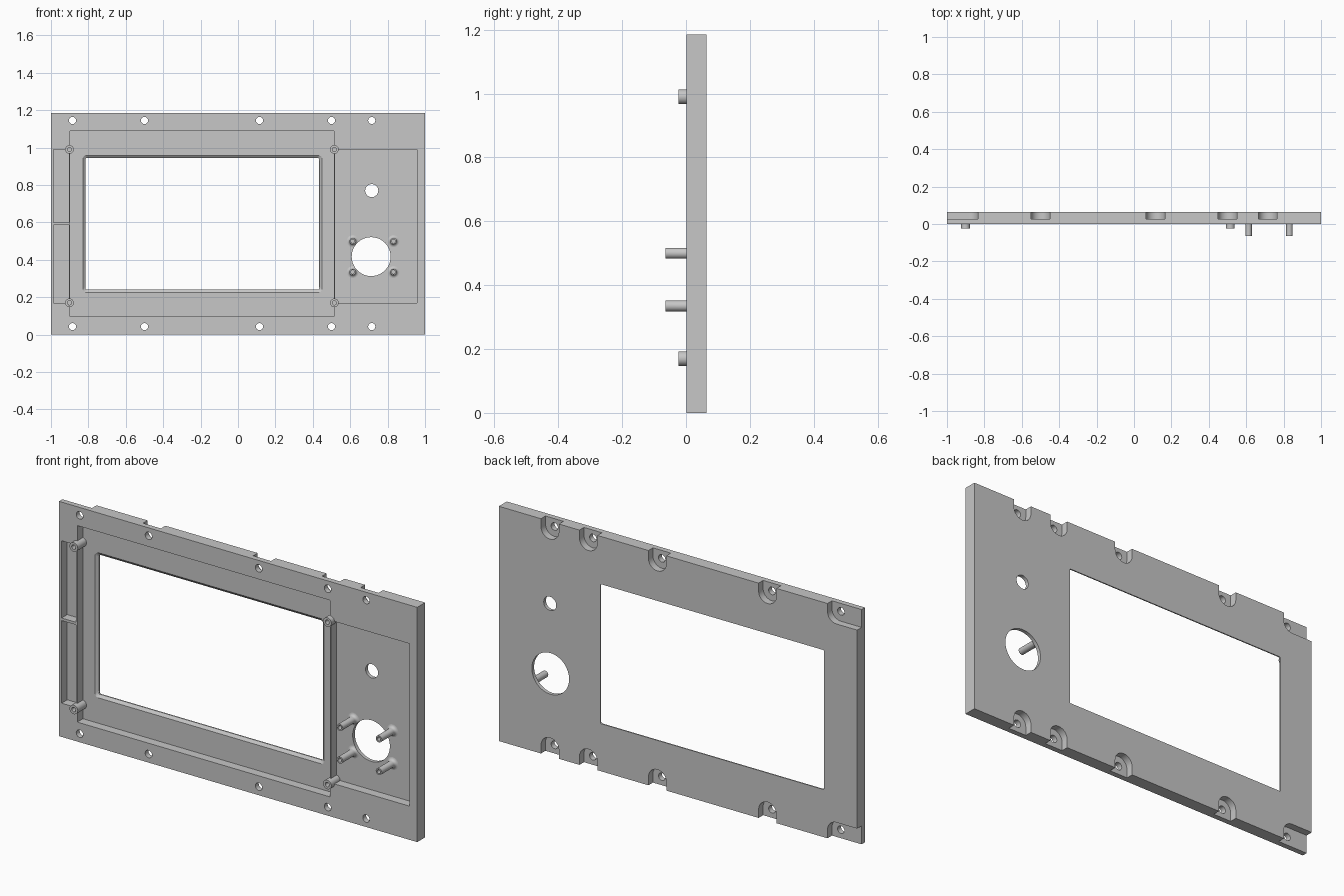
import bpy, bmesh, math
from mathutils import Matrix

cube = bpy.data.objects.get("Cube")
if cube:
    bpy.data.objects.remove(cube, do_unlink=True)

grey = bpy.data.materials.new("plain grey")
grey.use_nodes = True
grey.diffuse_color = (0.57, 0.57, 0.57, 1)
grey.node_tree.nodes["Principled BSDF"].inputs["Base Color"].default_value = (0.57, 0.57, 0.57, 1)

FRONT = 0.001    # front face of the panel
FLOOR = 0.046    # floor of the front pockets
BACK = 0.064     # rear face of the panel
TOP = 1.185


def finish(name, bm):
    bmesh.ops.recalc_face_normals(bm, faces=bm.faces)
    mesh = bpy.data.meshes.new(name)
    bm.to_mesh(mesh)
    bm.free()
    mesh.materials.append(grey)
    obj = bpy.data.objects.new(name, mesh)
    bpy.context.collection.objects.link(obj)
    return obj


def box(name, x0, x1, y0, y1, z0, z1, radius=0, taper=0):
    """Box with optional rounded corners, its rear end drawn in by taper."""
    bm = bmesh.new()
    bmesh.ops.create_cube(bm, size=1)
    for v in bm.verts:
        v.co.x = x1 if v.co.x > 0 else x0
        v.co.y = y1 if v.co.y > 0 else y0
        v.co.z = z1 if v.co.z > 0 else z0
    if radius:
        edges = [e for e in bm.edges if abs(e.verts[0].co.y - e.verts[1].co.y) > 1e-6]
        bmesh.ops.bevel(bm, geom=edges, offset=radius, segments=5, affect='EDGES', profile=0.5)
    for v in bm.verts:
        if v.co.y > (y0 + y1) / 2:
            v.co.x -= math.copysign(taper, v.co.x - (x0 + x1) / 2)
            v.co.z -= math.copysign(taper, v.co.z - (z0 + z1) / 2)
    return finish(name, bm)


def cylinder(name, x, z, r, y0, y1, sides=32):
    bm = bmesh.new()
    bmesh.ops.create_cone(bm, cap_ends=True, segments=sides, radius1=r, radius2=r, depth=y1 - y0)
    bm.transform(Matrix.Translation((x, (y0 + y1) / 2, z)) @ Matrix.Rotation(math.pi / 2, 4, 'X'))
    return finish(name, bm)


def lathe(name, x, z, profile, sides=32):
    """Revolve (radius, y) points around an axis along y."""
    bm = bmesh.new()
    verts = [bm.verts.new((r, y, 0)) for r, y in profile]
    edges = [bm.edges.new(p) for p in zip(verts, verts[1:])]
    bmesh.ops.spin(bm, geom=verts + edges, cent=(0, 0, 0), axis=(0, 1, 0),
                   angle=math.tau, steps=sides, use_duplicate=False)
    bmesh.ops.remove_doubles(bm, verts=bm.verts, dist=1e-5)
    bm.transform(Matrix.Translation((x, 0, z)))
    return finish(name, bm)


def notch(x, z, out, corner):
    """Rear relief around a screw: U shape open towards out (+1 up, -1 down);
    a corner notch also runs out through the side of the panel."""
    r = 0.05
    turn = math.pi / 2 if corner else math.pi
    points = [(x + r * math.cos(turn * i / 12), z - out * r * math.sin(turn * i / 12))
              for i in range(13)]
    if corner:
        points.append((-1.1, z - out * r))
    points += [(points[-1][0], z + out * 0.2), (x + r, z + out * 0.2)]
    bm = bmesh.new()
    face = bm.faces.new([bm.verts.new((px, 0.028, pz)) for px, pz in points])
    new = bmesh.ops.extrude_face_region(bm, geom=[face])["geom"]
    bmesh.ops.translate(bm, vec=(0, 0.1, 0),
                        verts=[v for v in new if isinstance(v, bmesh.types.BMVert)])
    return finish("notch", bm)


def cut(target, cutters):
    for c in cutters:
        mod = target.modifiers.new("cut", 'BOOLEAN')
        mod.operation = 'DIFFERENCE'
        mod.solver = 'EXACT'
        mod.object = c
    bpy.context.view_layer.update()
    graph = bpy.context.evaluated_depsgraph_get()
    mesh = bpy.data.meshes.new_from_object(target.evaluated_get(graph))
    target.modifiers.clear()
    target.data = mesh
    for c in cutters:
        bpy.data.objects.remove(c, do_unlink=True)


def smooth(obj):
    bpy.ops.object.select_all(action='DESELECT')
    obj.select_set(True)
    bpy.context.view_layer.objects.active = obj
    bpy.ops.object.shade_smooth_by_angle(angle=math.radians(30))


def dial_hole():
    return cylinder("dial_hole", 0.712, 0.417, 0.104, -0.1, 0.1, 64)


panel = box("panel", -1, 1, FRONT, BACK, 0, TOP)

# Front pockets, display window with a bevelled edge, and control openings
cutters = [
    box("display_pocket", -0.898, 0.513, -0.1, FLOOR, 0.098, 1.09),
    box("control_pocket", 0.519, 0.957, -0.1, FLOOR, 0.17, 0.99),
    box("lower_side_pocket", -0.986, -0.904, -0.1, FLOOR, 0.17, 0.587),
    box("upper_side_pocket", -0.986, -0.904, -0.1, FLOOR, 0.6, 0.99),
    box("window", -0.815, 0.434, -0.1, 0.1, 0.24, 0.944, 0.006),
    box("window_bevel", -0.831, 0.45, FLOOR - 0.001, 0.058, 0.225, 0.96, 0.018, 0.015),
    dial_hole(),
    cylinder("button_hole", 0.715, 0.77, 0.035, -0.1, 0.1),
]

# Screw holes with notches open to the top and bottom edges at the rear
for z, out in ((0.043, -1), (TOP - 0.04, 1)):
    for x in (-0.885, -0.5, 0.115, 0.5, 0.715):
        cutters.append(cylinder("screw_hole", x, z, 0.019, -0.1, 0.1))
        cutters.append(notch(x, z, out, x < -0.8))

# Blind holes beneath the mounting bosses
boss_spots = [(x, z) for x in (-0.901, 0.515) for z in (0.17, 0.99)]
for x, z in boss_spots:
    cutters.append(cylinder("boss_hole", x, z, 0.011, -0.1, 0.041, 20))
cut(panel, cutters)
smooth(panel)

# Hollow mounting bosses
for x, z in boss_spots:
    smooth(lathe("mounting_boss", x, z, [
        (0.023, FLOOR + 0.002), (0.023, -0.024), (0.011, -0.024), (0.011, 0.041), (0, 0.041)]))

# Standoffs with flared bases, trimmed where they meet the dial hole
flare = [(0.032 - 0.015 * math.sin(a), FLOOR - 0.015 * (1 - math.cos(a)))
         for a in (i * math.pi / 10 for i in range(6))]
base = [(0, FLOOR + 0.002), (0.032, FLOOR + 0.002)]
tip = [(0.017, -0.064), (0.010, -0.064), (0.010, 0), (0, 0)]
for x in (0.613, 0.831):
    for z in (0.335, 0.5):
        standoff = lathe("standoff", x, z, base + flare + tip)
        cut(standoff, [dial_hole()])
        smooth(standoff)
